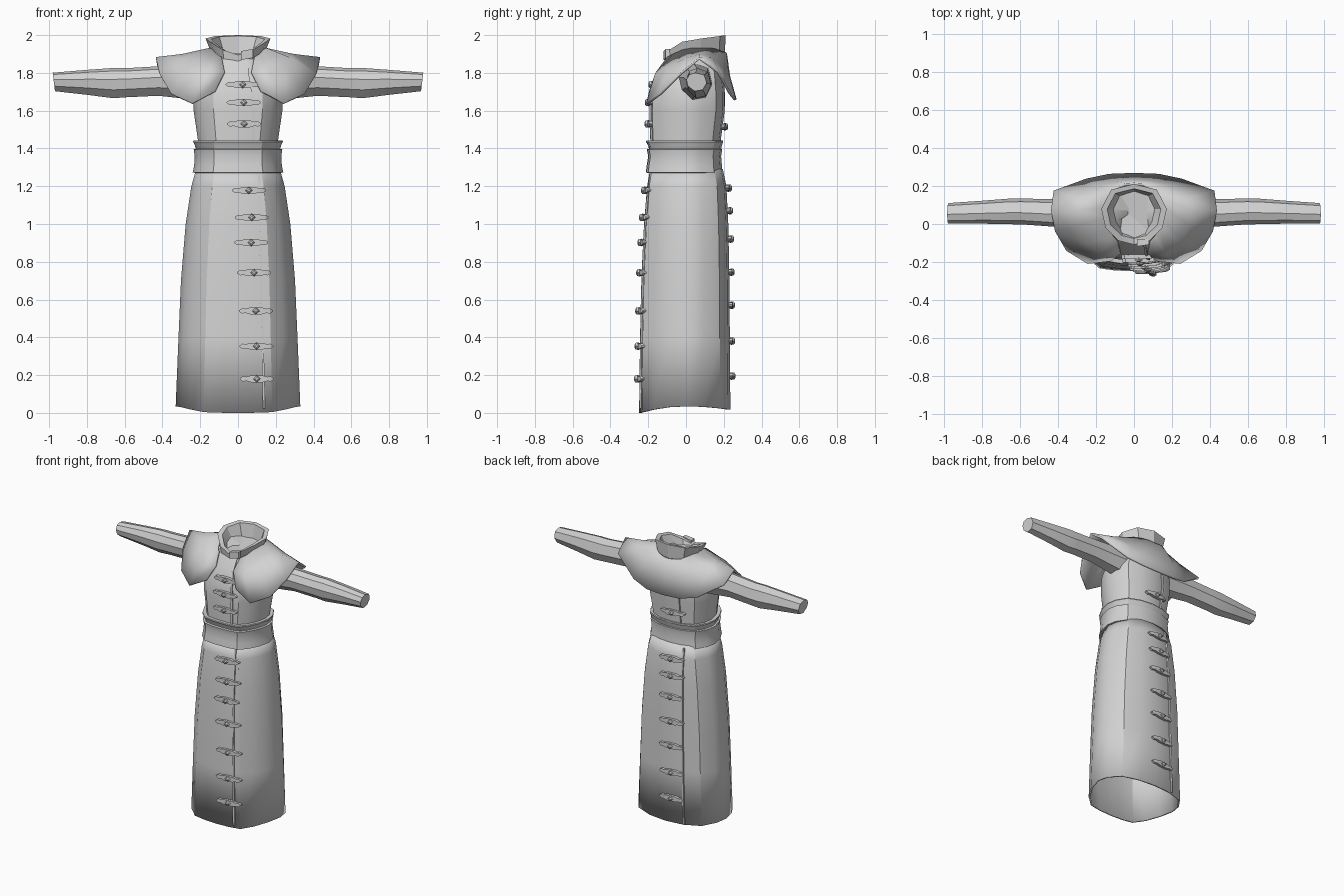
import bpy, bmesh, math

if "Cube" in bpy.data.objects:
    bpy.data.objects.remove(bpy.data.objects["Cube"])

grey = bpy.data.materials.new("light_grey_cloth")
grey.diffuse_color = (0.65, 0.65, 0.65, 1)
grey.use_nodes = True
grey.node_tree.nodes["Principled BSDF"].inputs["Base Color"].default_value = grey.diffuse_color


def finish(name, bm, thick=0, offset=-1, angle=28):
    me = bpy.data.meshes.new(name)
    bm.to_mesh(me)
    bm.free()
    ob = bpy.data.objects.new(name, me)
    bpy.context.collection.objects.link(ob)
    me.materials.append(grey)
    if thick:
        m = ob.modifiers.new("thickness", 'SOLIDIFY')
        m.thickness, m.offset = thick, offset
    bpy.ops.object.select_all(action='DESELECT')
    ob.select_set(True)
    bpy.context.view_layer.objects.active = ob
    bpy.ops.object.shade_smooth_by_angle(angle=math.radians(angle))
    return ob


def loft(rows, closed=True, caps=False, bm=None):
    bm = bm or bmesh.new()
    rings = [[bm.verts.new(p) for p in r] for r in rows]
    n = len(rows[0])
    for a, b in zip(rings, rings[1:]):
        for i in range(n if closed else n - 1):
            j = (i + 1) % n
            bm.faces.new((a[i], a[j], b[j], b[i]))
    if caps:
        bm.faces.new(rings[0][::-1])
        bm.faces.new(rings[-1])
    return bm


def mirrored(half, both_ends=True):
    # continue a right half around to the left side
    back = half[-2:0:-1] if both_ends else half[-2::-1]
    return list(half) + [(-p[0], *p[1:]) for p in back]


# Body cross-section, right half from front centre to back centre
HALF = [(0, -1), (.3, -.985), (.55, -.94), (.76, -.7), (.92, -.35), (1, .05),
        (.95, .4), (.76, .77), (.4, .95), (0, 1)]
SECTION = mirrored(HALF)

# Profiles: height, half width, front depth, back depth
SKIRT = [(0.035, .33, .248, .235), (.4, .315, .243, .232), (.7, .302, .236, .23),
         (1.0, .277, .222, .224), (1.2, .247, .206, .214), (1.29, .222, .19, .195)]
TORSO = [(1.26, .21, .185, .185), (1.43, .21, .185, .182), (1.6, .235, .19, .205),
         (1.7, .238, .182, .205), (1.8, .2, .143, .195), (1.885, .12, .085, .18)]


def ring(z, rx, f, b):
    return [(u * rx, v * (f if v < 0 else b), z) for u, v in SECTION]


def surface_y(prof, x, z, side):
    # depth of the garment surface at x, z (side -1 front, 1 back)
    z = min(max(z, prof[0][0]), prof[-1][0])
    for p, q in zip(prof, prof[1:]):
        if z <= q[0]:
            t = (z - p[0]) / (q[0] - p[0])
            rx, f, b = (p[k] + t * (q[k] - p[k]) for k in (1, 2, 3))
            break
    u = min(abs(x) / rx, .99)
    half = HALF if side < 0 else HALF[::-1]
    for (u0, v0), (u1, v1) in zip(half, half[1:]):
        if u <= u1:
            v = v0 + (v1 - v0) * (u - u0) / (u1 - u0)
            return v * (f if side < 0 else b)


# Skirt with a hem that dips at front and back
rows = [ring(*p) for p in SKIRT]
rows[0] = [(x, y, z - (.035 if v < 0 else .018) * v * v)
           for (x, y, z), (u, v) in zip(rows[0], SECTION)]
finish("skirt", loft(rows), .012)

# Torso
finish("torso", loft([ring(*p) for p in TORSO], caps=True))

# Waist sash: lower band and upper band
finish("sash_lower", loft([ring(*p) for p in [
    (1.27, .215, .19, .18), (1.272, .24, .213, .192), (1.31, .232, .208, .19),
    (1.36, .229, .2, .186), (1.395, .235, .208, .192), (1.40, .215, .19, .18)]]))
finish("sash_upper", loft([ring(*p) for p in [
    (1.385, .21, .188, .18), (1.4, .224, .197, .187), (1.415, .228, .2, .19),
    (1.435, .238, .212, .197), (1.442, .236, .21, .195), (1.44, .205, .18, .175)]]))

# Shoulder cape: columns from front opening to back centre
HEM = [(.12, -.182, 1.70), (.24, -.197, 1.635), (.35, -.13, 1.685), (.41, -.03, 1.785),
       (.432, .07, 1.87), (.42, .165, 1.80), (.25, .225, 1.69), (.13, .25, 1.66), (0, .255, 1.655)]
MID = [(.07, -.145, 1.80), (.17, -.152, 1.79), (.25, -.09, 1.82), (.285, 0, 1.865),
       (.29, .07, 1.887), (.28, .13, 1.87), (.18, .19, 1.81), (.09, .213, 1.79), (0, .22, 1.78)]
NECK = [(.085, -.09, 1.875), (.11, -.06, 1.89), (.13, -.01, 1.912), (.145, .04, 1.92),
        (.14, .09, 1.92), (.125, .14, 1.92), (.09, .18, 1.91), (.045, .2, 1.905), (0, .203, 1.9)]
finish("cape", loft([mirrored(r, False) for r in (HEM, MID, NECK)], closed=False), .014, 1, 35)

# Standing collar with a closed inside
low = mirrored([(0, -.098, 1.85), (.075, -.085, 1.865), (.125, -.01, 1.905),
                (.145, .08, 1.915), (.1, .175, 1.9), (0, .205, 1.89)])
top = mirrored([(0, -.108, 1.895), (.08, -.088, 1.922), (.15, -.02, 1.965),
                (.172, .08, 1.982), (.12, .18, 1.995), (0, .21, 2.0)])


def shrink(r, s, dz):
    return [(x * s, .07 + (y - .07) * s, z + dz) for x, y, z in r]


finish("collar", loft([low, top, shrink(top, .82, -.004), shrink(low, .75, .005),
                       shrink(low, .05, -.03)], caps=True))

# Collar overlap tab
finish("collar_tab", loft([[(.015, -.118, z0), (.08, -.108, z0 + .012), (.08, -.08, z0 + .012),
                            (.015, -.08, z0)] for z0 in (1.868, 1.915)], caps=True))

# Sleeves: x, y centre, z centre, half depth, half height
SLEEVE = [(.16, .05, 1.75, .09, .1), (.42, .058, 1.757, .072, .078), (.59, .066, 1.748, .068, .077),
          (.66, .066, 1.746, .067, .08), (.8, .062, 1.75, .06, .066), (.975, .056, 1.752, .054, .049)]
HEX = [(-1, .25), (-.85, -.45), (-.2, -1), (.6, -.85), (1, -.1), (.75, .75), (-.1, 1), (-.7, .8)]
for side, name in ((1, "sleeve_right"), (-1, "sleeve_left")):
    bm = loft([[(side * (x + (.006 * c if x > .9 else 0)), cy + a * dy, cz + c * dz)
                for a, c in HEX] for x, cy, cz, dy, dz in SLEEVE], caps=True)
    bmesh.ops.recalc_face_normals(bm, faces=bm.faces)
    finish(name, bm)


# Overlap seams down the front and back
def seam(name, prof, side, path):
    rows = []
    for x, z in path:
        y = surface_y(prof, x, z, side)
        rows.append([(x - .006, y + side * .009, z), (x + .006, y + side * .007, z),
                     (x + .006, y - side * .01, z), (x - .006, y - side * .01, z)])
    bm = loft(rows, caps=True)
    bmesh.ops.recalc_face_normals(bm, faces=bm.faces)
    finish(name, bm)


skirt_path = [(.138 - .026 * k / 8, .022 + 1.25 * k / 8) for k in range(9)]
chest_path = [(.08, 1.44), (.083, 1.6), (.076, 1.7), (.06, 1.8), (.055, 1.875)]
seam("front_skirt_seam", SKIRT, -1, skirt_path)
seam("front_chest_seam", TORSO, -1, chest_path)
seam("back_skirt_seam", SKIRT, 1, [(-x, z) for x, z in skirt_path])
seam("back_chest_seam", TORSO, 1, [(-x, z) for x, z in chest_path[:3]])


# Toggle clasps: pointed strap following the cloth, with a diamond stud
STRAP = [(-1, .003), (-.82, .014), (-.62, .011), (-.35, .018), (.35, .018),
         (.62, .011), (.82, .014), (1, .003)]


def clasp(bm, prof, side, cx, cz):
    rows = []
    for t, h in STRAP:
        x = cx + t * .09
        y = surface_y(prof, x, cz, side)
        o, i = y + side * .018, y - side * .006
        rows.append([(x, o, cz - h), (x, o, cz + h), (x, i, cz + h), (x, i, cz - h)])
    loft(rows, caps=True, bm=bm)
    y = surface_y(prof, cx, cz, side)
    loft([[(cx + r * math.cos(a * math.pi / 2), y + side * d, cz + r * math.sin(a * math.pi / 2))
           for a in range(4)] for r, d in ((.02, .01), (.018, .027), (.008, .033))], caps=True, bm=bm)


def clasps(name, prof, side, places):
    bm = bmesh.new()
    for x, z in places:
        clasp(bm, prof, side, x, z)
    bmesh.ops.recalc_face_normals(bm, faces=bm.faces)
    finish(name, bm)


clasps("front_chest_clasps", TORSO, -1, [(.025, 1.738), (.03, 1.643), (.032, 1.53)])
clasps("front_skirt_clasps", SKIRT, -1, [(.058, 1.178), (.073, 1.035), (.07, .902), (.085, .742),
                                         (.095, .54), (.098, .353), (.1, .18)])
clasps("back_chest_clasp", TORSO, 1, [(-.03, 1.515)])
clasps("back_skirt_clasps", SKIRT, 1, [(-.035, 1.19), (-.04, 1.07), (-.04, .92), (-.045, .745),
                                       (-.045, .57), (-.05, .38), (-.05, .195)])
